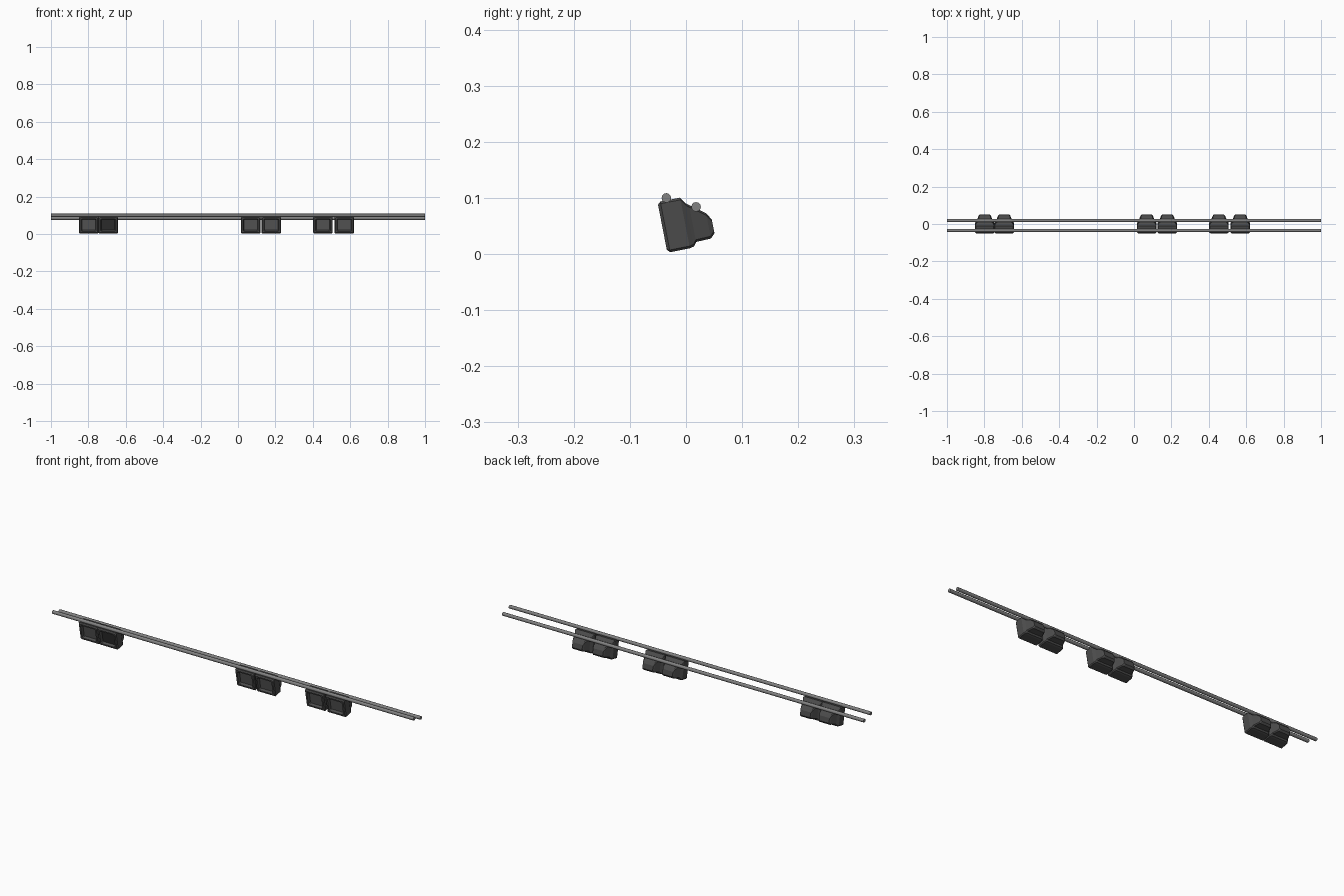
import bpy, bmesh, math
from mathutils import Vector

if "Cube" in bpy.data.objects:
    bpy.data.objects.remove(bpy.data.objects["Cube"])


def material(name, c):
    m = bpy.data.materials.new(name)
    m.diffuse_color = (*c, 1)
    m.use_nodes = True
    m.node_tree.nodes["Principled BSDF"].inputs["Base Color"].default_value = m.diffuse_color
    return m


housing = material("housing_grey", (0.07, 0.07, 0.07))
lens = material("lens_grey", (0.10, 0.10, 0.10))
dark_lens = material("dark_lens", (0.03, 0.03, 0.03))
steel = material("rail_steel", (0.22, 0.22, 0.22))

TILT = math.radians(11)
ORIGIN = Vector((0, -0.042, 0.0475))

# lamp sections from recessed lens, round the rim, to the back:
# depth, half width, top, bottom
SECTIONS = [
    (0.012, 0.035, 0.029, -0.029),
    (0.004, 0.038, 0.032, -0.032),
    (0.000, 0.040, 0.034, -0.034),
    (0.000, 0.048, 0.041, -0.041),
    (0.005, 0.052, 0.046, -0.046),
    (0.041, 0.052, 0.046, -0.046),
    (0.049, 0.047, 0.034, -0.044),
    (0.054, 0.044, 0.030, -0.037),
    (0.081, 0.033, 0.010, -0.036),
    (0.089, 0.028, -0.003, -0.028),
]


def ring(bm, x, u, hw, top, bot):
    # octagonal ring: a rectangle with small cut corners
    c = 0.004
    pts = [(-hw + c, bot), (hw - c, bot), (hw, bot + c), (hw, top - c),
           (hw - c, top), (-hw + c, top), (-hw, top - c), (-hw, bot + c)]
    ca, sa = math.cos(TILT), math.sin(TILT)
    return [bm.verts.new(ORIGIN + Vector((x + px, u * ca - v * sa, u * sa + v * ca)))
            for px, v in pts]


def flood_lamp(name, x, glass):
    bm = bmesh.new()
    rings = [ring(bm, x, *s) for s in SECTIONS]
    for a, b in zip(rings, rings[1:]):
        for i in range(8):
            j = (i + 1) % 8
            bm.faces.new((a[i], b[i], b[j], a[j]))
    front = bm.faces.new(rings[0])
    bm.faces.new(rings[-1][::-1])
    front.material_index = 1
    bmesh.ops.recalc_face_normals(bm, faces=bm.faces)
    me = bpy.data.meshes.new(name)
    bm.to_mesh(me)
    bm.free()
    me.materials.append(housing)
    me.materials.append(glass)
    bpy.context.collection.objects.link(bpy.data.objects.new(name, me))


# three pairs of lamps
for i, x in enumerate((-0.798, -0.694, 0.068, 0.178, 0.454, 0.568)):
    flood_lamp(f"flood_lamp_{i + 1}", x, dark_lens if i == 1 else lens)

# two long mounting rails
for name, y, z in (("front_rail", -0.035, 0.100), ("back_rail", 0.018, 0.084)):
    bpy.ops.mesh.primitive_cylinder_add(vertices=12, radius=0.0085, depth=2,
                                        location=(0, y, z),
                                        rotation=(0, math.pi / 2, 0))
    o = bpy.context.object
    o.name = name
    o.data.materials.append(steel)
    bpy.ops.object.shade_smooth_by_angle(angle=math.radians(40))
